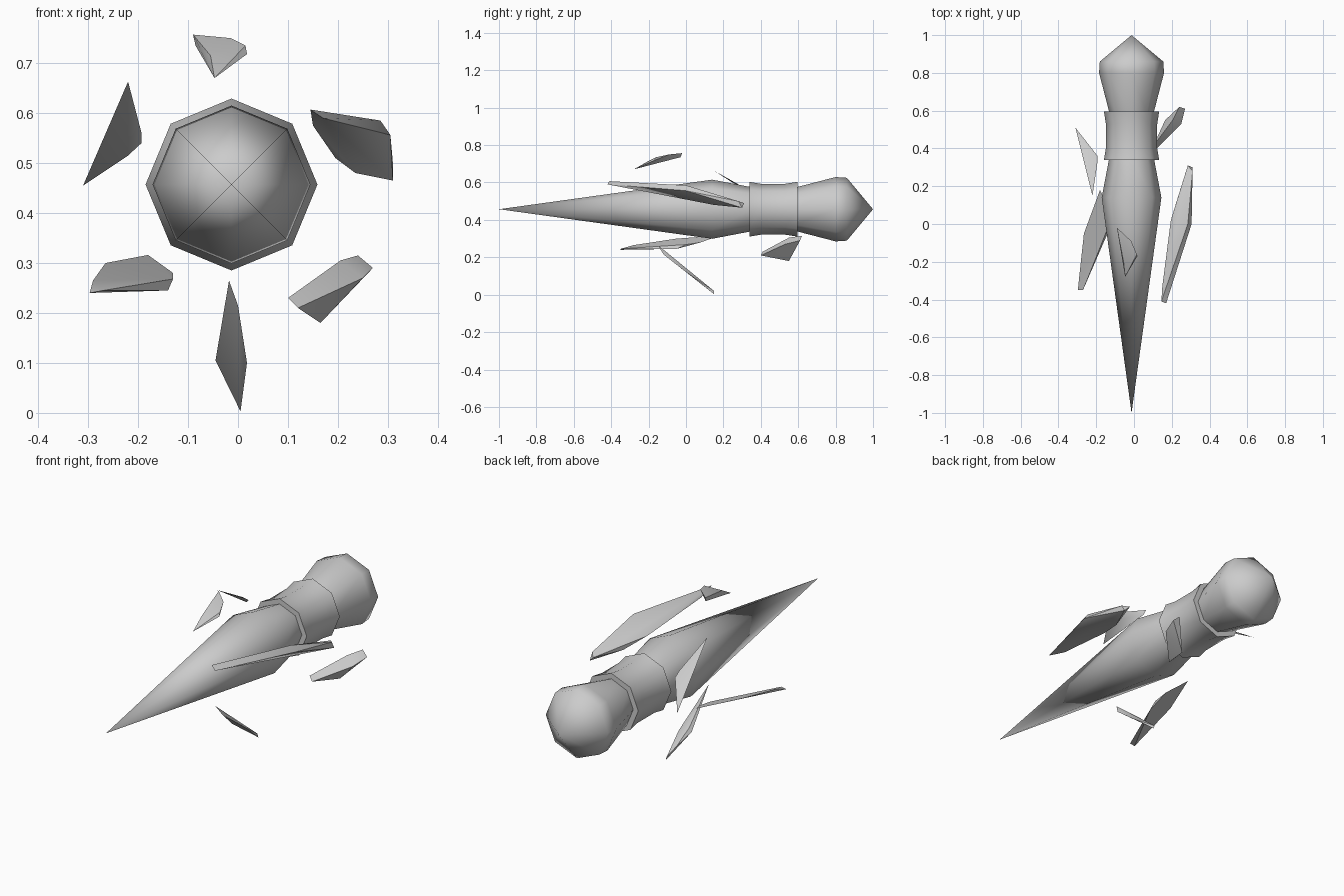
import bpy
import bmesh
from math import cos, sin, pi, radians
from mathutils import Vector

SIDES = 8
AXIS_X, AXIS_Z = -0.013, 0.457

default_cube = bpy.data.objects.get("Cube")
if default_cube:
    bpy.data.objects.remove(default_cube, do_unlink=True)

# One plain grey for everything
grey = bpy.data.materials.new("plain grey")
grey.use_nodes = True
grey.diffuse_color = (0.6, 0.6, 0.6, 1)
grey.node_tree.nodes["Principled BSDF"].inputs["Base Color"].default_value = grey.diffuse_color


def finish(name, bm, sharp_angle):
    """Turn a bmesh into a shaded object with outward normals."""
    bmesh.ops.recalc_face_normals(bm, faces=bm.faces)
    mesh = bpy.data.meshes.new(name)
    bm.to_mesh(mesh)
    bm.free()
    mesh.materials.append(grey)
    part = bpy.data.objects.new(name, mesh)
    bpy.context.collection.objects.link(part)
    bpy.ops.object.select_all(action="DESELECT")
    bpy.context.view_layer.objects.active = part
    part.select_set(True)
    bpy.ops.object.shade_smooth_by_angle(angle=radians(sharp_angle))
    return part


def turned_part(name, profile):
    """Revolve (y, radius) pairs around the long axis with closed ends."""
    bm = bmesh.new()
    rings = []
    for y, radius in profile:
        ring = []
        for step in range(SIDES):
            turn = 2 * pi * step / SIDES
            ring.append(bm.verts.new((AXIS_X + radius * cos(turn), y,
                                      AXIS_Z + radius * sin(turn))))
        rings.append(ring)
    for near, far in zip(rings, rings[1:]):
        for step in range(SIDES):
            after = (step + 1) % SIDES
            bm.faces.new((near[step], near[after], far[after], far[step]))
    for end, (y, radius) in ((rings[0], profile[0]), (rings[-1], profile[-1])):
        if radius > 0:
            bm.faces.new(end)
    bmesh.ops.remove_doubles(bm, verts=bm.verts, dist=0.0001)
    return finish(name, bm, 60)


def shard(name, *corners):
    """Wrap a faceted splinter around its corners, given in hundredths."""
    bm = bmesh.new()
    for corner in corners:
        bm.verts.new(Vector(corner) / 100)
    hull = bmesh.ops.convex_hull(bm, input=bm.verts)
    loose = {v for v in hull["geom_interior"] + hull["geom_unused"]
             if isinstance(v, bmesh.types.BMVert)}
    bmesh.ops.delete(bm, geom=list(loose), context="VERTS")
    return finish(name, bm, 35)


# Long spike, waisted collar and bulbous pommel on one axis
turned_part("spike", [(-1, 0), (0.14, 0.158), (0.35, 0.118)])
turned_part("collar", [(0.34, 0.146), (0.4, 0.136), (0.53, 0.136), (0.595, 0.146)])
turned_part("pommel", [(0.58, 0.115), (0.8, 0.172), (0.86, 0.168), (1, 0)])

# Loose splinters floating around the spike
shard("top_shard",
      (-9, -2, 75.7), (-8.5, -3, 73.5), (-1.5, -9, 75), (1.5, -16, 73.5),
      (1.8, -17, 71.8), (-4.7, -28, 67), (-5.5, -20, 71.5))
shard("upper_right_shard",
      (-22, 15, 66.3), (-19.3, 33, 56), (-19.3, 36, 54), (-22, 38, 51.5),
      (-28.5, 44, 50), (-31, 51, 45.5))
shard("lower_right_shard",
      (-29.7, -35, 24), (-29, -28, 26.5), (-26.5, -5, 30), (-18, 18, 31.6),
      (-13, 8, 28), (-13, 0, 26.8), (-14, -5, 24.5), (-27, -35, 24.5))
shard("bottom_shard",
      (-1.8, -15, 26.5), (0, -12, 21.5), (1.8, 3, 10), (0.5, 15, 0.3),
      (-2, 10, 6), (-4.5, 2, 10.5), (-3.3, 2, 12.5), (0, 15, 2))
shard("lower_left_shard",
      (10, 41, 23), (12, 40, 21), (16.5, 55, 18), (27, 61, 29),
      (24, 62, 31.5), (20.5, 55, 30.5), (25, 53, 27))
shard("upper_left_shard",
      (14.5, -41, 60.7), (17, -42, 59), (15, -33, 57.5), (28.5, 0, 58.5),
      (30.5, 0, 55.6), (31, 28, 50), (31, 30, 46.5), (28.5, 31, 49),
      (23.5, 15, 48), (19.5, 2, 51))
